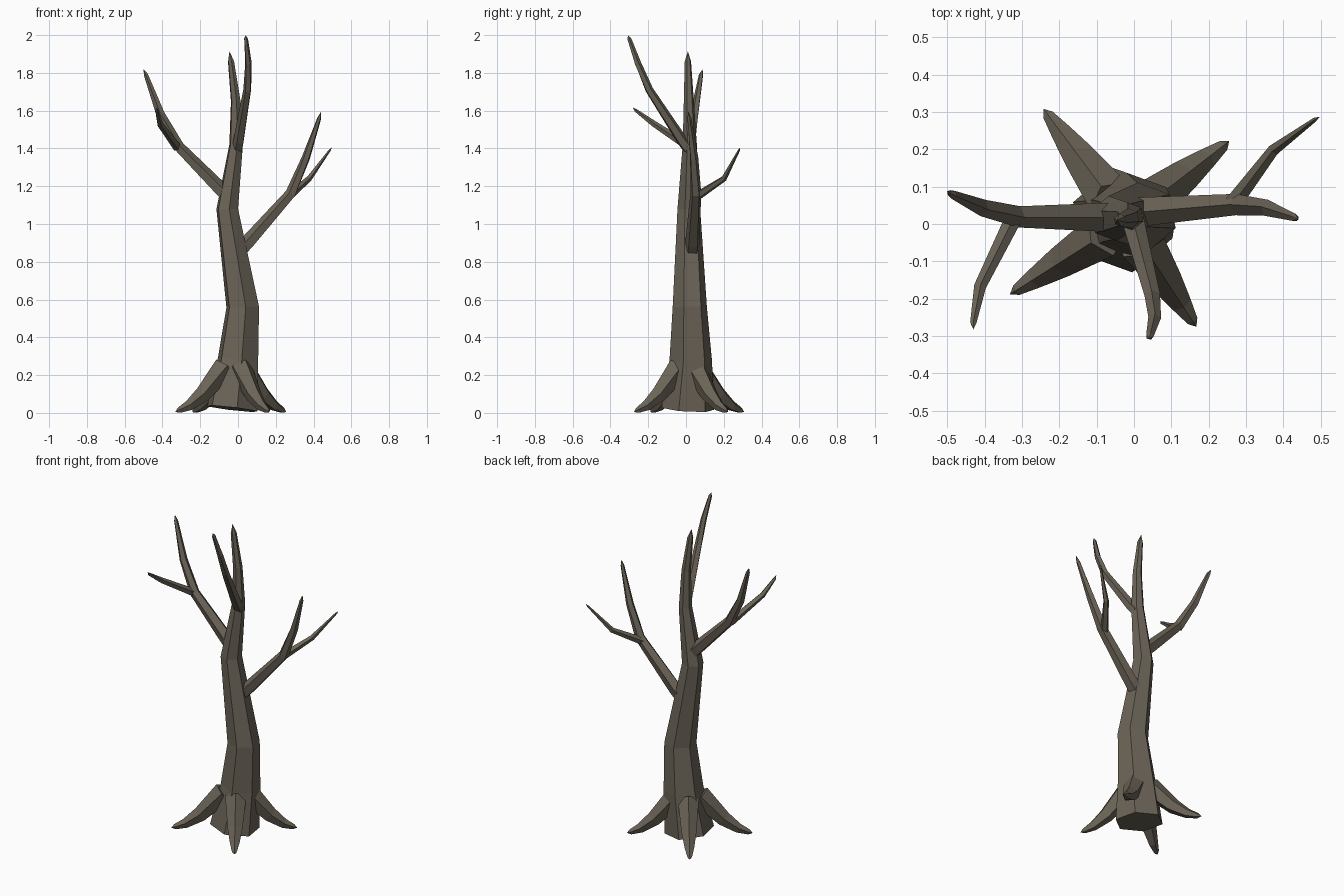
import bpy, bmesh, math
from mathutils import Vector

bark = bpy.data.materials.new("grey brown bark")
bark.diffuse_color = (0.145, 0.125, 0.095, 1)


def limb(name, pts, sides=5, ref=(0, 0, 1), turn=90):
    """Flat-faced tapering tube through (x, y, z, radius); radius 0 makes a pointed end."""
    bm = bmesh.new()
    ref, rings = Vector(ref), []
    pos = [Vector(p[:3]) for p in pts]
    for i, p in enumerate(pts):
        a, b = pos[max(i - 1, 0)], pos[min(i + 1, len(pts) - 1)]
        d = (pos[i] - a).normalized() + (b - pos[i]).normalized()
        d.normalize()
        side = d.cross(ref).normalized()
        up = side.cross(d)
        if p[3] == 0:
            rings.append([bm.verts.new(pos[i])])
            continue
        ring = []
        for k in range(sides):
            t = math.radians(turn) + k * math.tau / sides
            v = pos[i] + p[3] * (math.cos(t) * side + math.sin(t) * up)
            v.z = max(v.z, 0)
            ring.append(bm.verts.new(v))
        rings.append(ring)
    for r, s in zip(rings, rings[1:]):
        for k in range(sides):
            j = (k + 1) % sides
            if len(s) == 1:
                bm.faces.new((r[k], r[j], s[0]))
            else:
                bm.faces.new((r[k], r[j], s[j], s[k]))
    bm.faces.new(rings[0])
    bmesh.ops.recalc_face_normals(bm, faces=bm.faces)
    me = bpy.data.meshes.new(name)
    bm.to_mesh(me)
    bm.free()
    me.materials.append(bark)
    ob = bpy.data.objects.new(name, me)
    bpy.context.collection.objects.link(ob)
    return ob


# Trunk: six-sided, swaying, ending in a point
limb("trunk", [(-0.03, 0.01, 0.022, 0.142), (0.0, 0.025, 0.28, 0.114),
               (0.025, 0.02, 0.56, 0.092), (-0.057, 0.015, 1.08, 0.061),
               (-0.01, 0.02, 1.42, 0.038), (-0.012, 0.015, 1.65, 0.027),
               (-0.037, 0.01, 1.86, 0.017), (-0.045, 0.01, 1.915, 0)],
     sides=6, ref=(0, 1, 0), turn=20)

# Left branch and its twig
limb("left_branch", [(-0.05, 0.018, 1.14, 0.042), (-0.1, 0.018, 1.19, 0.04),
                     (-0.315, 0.02, 1.41, 0.03), (-0.41, 0.045, 1.58, 0.024),
                     (-0.487, 0.08, 1.79, 0.012), (-0.5, 0.088, 1.82, 0)])
limb("left_twig", [(-0.32, 0.02, 1.405, 0.024), (-0.413, -0.17, 1.53, 0.017),
                   (-0.43, -0.265, 1.60, 0.009), (-0.43, -0.282, 1.617, 0)])

# Right branch and its twig
limb("right_branch", [(0.0, 0.03, 0.85, 0.042), (0.05, 0.035, 0.9, 0.04),
                      (0.28, 0.052, 1.16, 0.03), (0.36, 0.042, 1.35, 0.023),
                      (0.43, 0.017, 1.56, 0.011), (0.44, 0.012, 1.595, 0)])
limb("right_twig", [(0.265, 0.055, 1.145, 0.024), (0.375, 0.2, 1.24, 0.016),
                    (0.485, 0.28, 1.39, 0.006), (0.497, 0.287, 1.405, 0)])

# Front branch
limb("front_branch", [(-0.005, 0.02, 1.39, 0.032), (0.005, -0.02, 1.44, 0.03),
                      (0.05, -0.195, 1.71, 0.022), (0.055, -0.255, 1.85, 0.018),
                      (0.042, -0.3, 1.98, 0.011), (0.04, -0.307, 2.0, 0)])

# Roots: steep at the trunk, flattening to a pointed tip
foot = Vector((-0.02, 0.01))
tips = {"front_left": (-0.332, -0.188), "front_right": (0.167, -0.275),
        "back_left": (-0.242, 0.308), "back_right": (0.255, 0.222)}
for name, tip in tips.items():
    path = []
    for f, z, r in ((0.18, 0.238, 0.064), (0.55, 0.095, 0.045),
                    (0.78, 0.036, 0.029), (0.94, 0.013, 0.016), (1, 0.006, 0)):
        p = foot.lerp(Vector(tip), f)
        path.append((p.x, p.y, z, r))
    limb(name + "_root", path)
